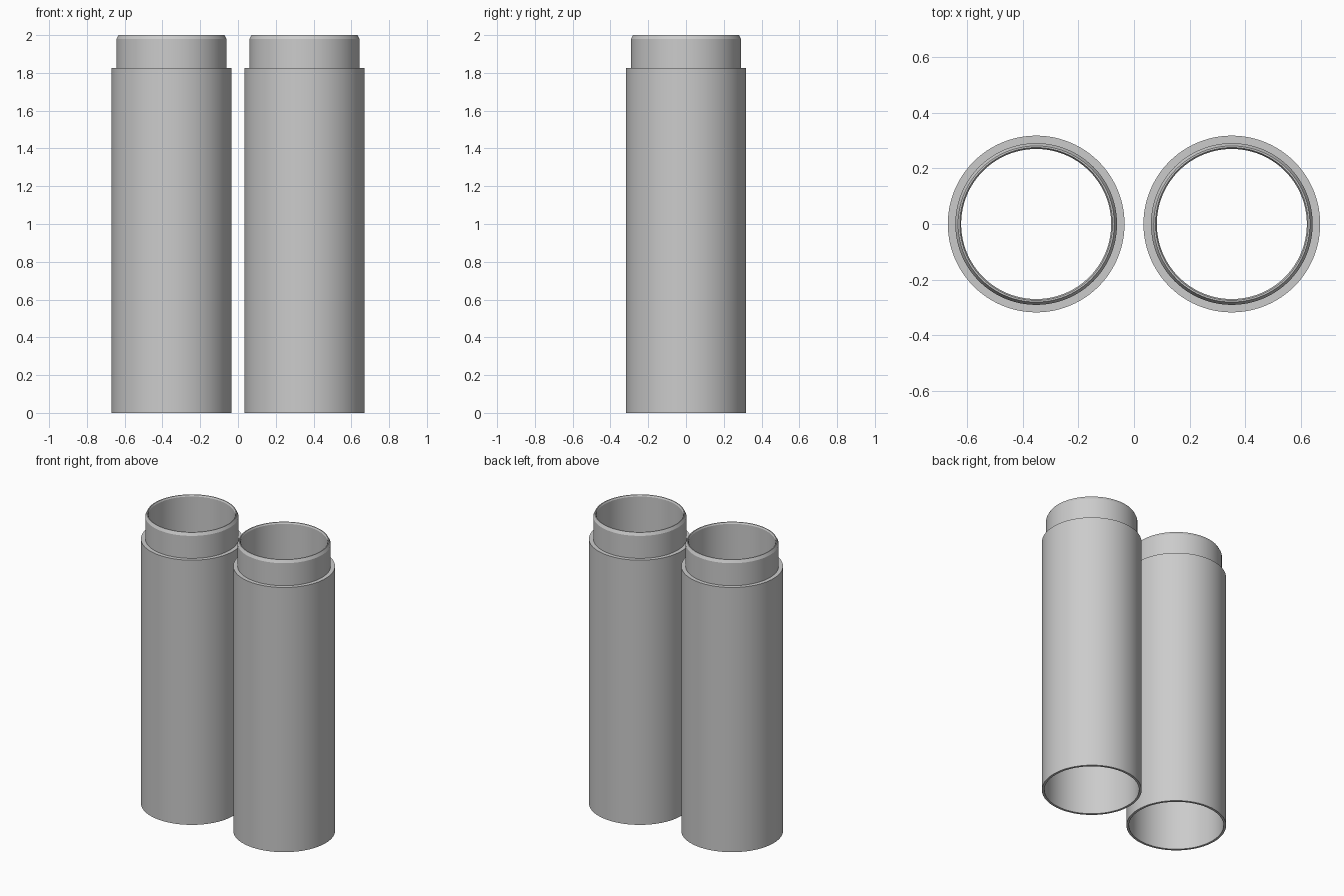
import bpy, bmesh, math
from mathutils import Matrix

cube = bpy.data.objects.get("Cube")
if cube:
    bpy.data.objects.remove(cube)

grey = bpy.data.materials.new("light grey")
grey.use_nodes = True
grey.diffuse_color = (0.6, 0.6, 0.6, 1)
grey.node_tree.nodes["Principled BSDF"].inputs["Base Color"].default_value = (0.6, 0.6, 0.6, 1)

# Closed wall section (radius, height): wide sleeve with a narrower chamfered neck
SECTION = [(0.302, 0), (0.318, 0), (0.318, 1.825), (0.291, 1.825), (0.291, 1.98),
           (0.281, 2), (0.275, 2), (0.27, 1.99), (0.27, 1.65), (0.302, 1.65)]
SEGMENTS = 96


def make_tube(name, x):
    bm = bmesh.new()
    verts = [bm.verts.new((r, 0, z)) for r, z in SECTION]
    edges = [bm.edges.new((v, verts[(i + 1) % len(verts)])) for i, v in enumerate(verts)]
    bmesh.ops.spin(bm, geom=verts + edges, cent=(0, 0, 0), axis=(0, 0, 1),
                   angle=math.tau, steps=SEGMENTS, use_merge=True)
    bmesh.ops.remove_doubles(bm, verts=bm.verts, dist=0.0005)
    bmesh.ops.recalc_face_normals(bm, faces=bm.faces)
    bm.transform(Matrix.Translation((x, 0, 0)))
    mesh = bpy.data.meshes.new(name)
    bm.to_mesh(mesh)
    bm.free()
    mesh.materials.append(grey)
    tube = bpy.data.objects.new(name, mesh)
    bpy.context.collection.objects.link(tube)
    bpy.ops.object.select_all(action='DESELECT')
    tube.select_set(True)
    bpy.context.view_layer.objects.active = tube
    bpy.ops.object.shade_smooth_by_angle(angle=math.radians(25))


# Matching pair standing side by side
for name, side in (("left_tube", 1), ("right_tube", -1)):
    make_tube(name, side * 0.352)
